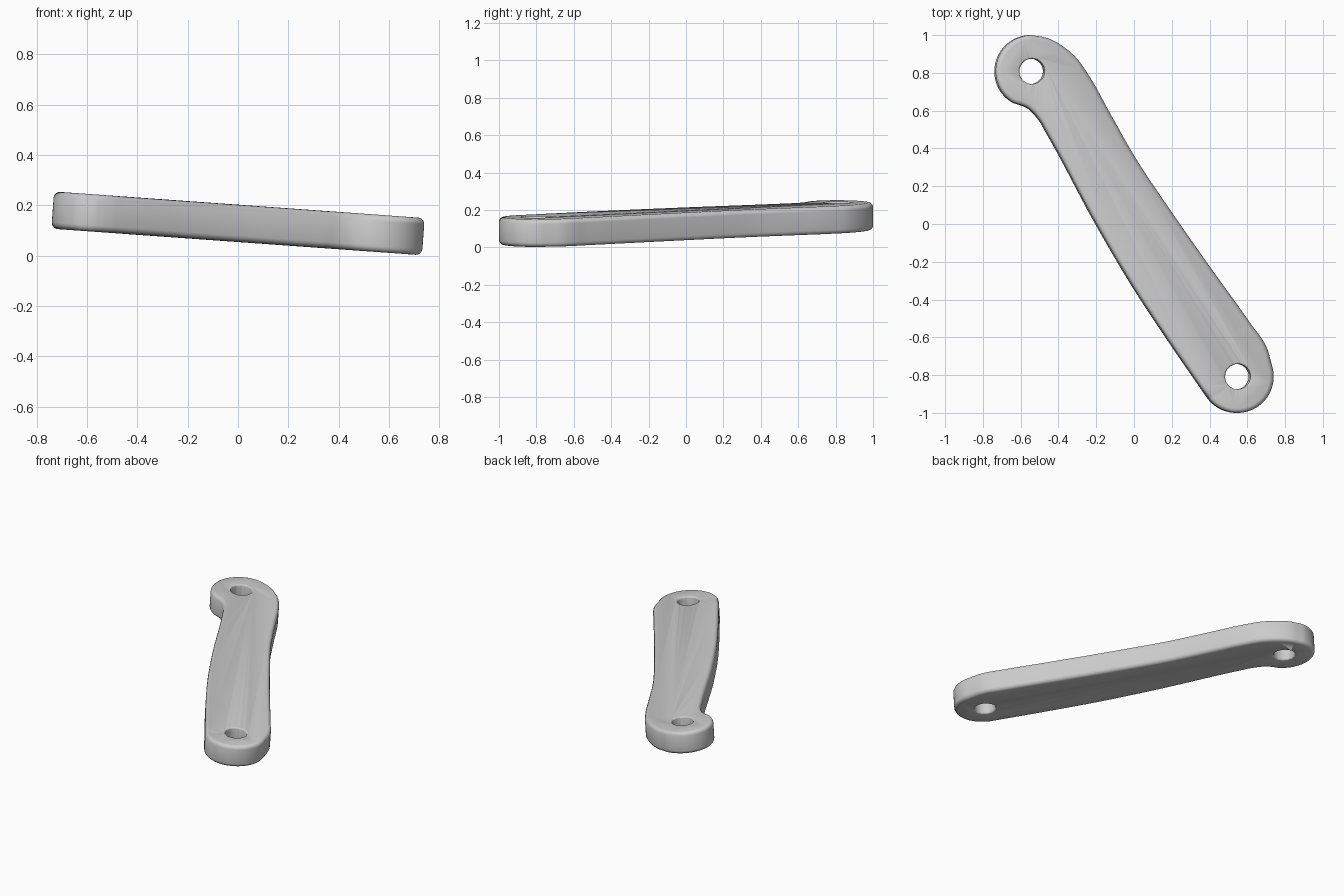
import bpy, bmesh, math
from mathutils import Vector
from mathutils.geometry import interpolate_bezier

cube = bpy.data.objects.get("Cube")
if cube:
    bpy.data.objects.remove(cube, do_unlink=True)

THICK, END_R, HOLE_R = 0.148, 0.192, 0.067
PIVOT = Vector((0.546, -0.808, 0))
TILT = math.radians(4.1)


def arc(centre, start, stop, count=32):
    angles = [math.radians(start + (stop - start) * i / count) for i in range(count + 1)]
    return [centre + END_R * Vector((math.cos(a), math.sin(a), 0)) for a in angles]


def smooth_path(points, steps=6):
    """Smooth curve through points, without its two end points."""
    tangents = []
    for i in range(len(points)):
        t = Vector()
        for a, b in ((i - 1, i), (i, i + 1)):
            if a >= 0 and b < len(points):
                d = points[b] - points[a]
                t += d / d.length_squared
        tangents.append(t.normalized())
    path = []
    for i in range(len(points) - 1):
        p, q = points[i], points[i + 1]
        h = (q - p).length / 3
        path += interpolate_bezier(p, p + tangents[i] * h, q - tangents[i + 1] * h, q, steps + 1)[:-1]
    return path[1:]


def add_object(name, bm):
    mesh = bpy.data.meshes.new(name)
    bm.to_mesh(mesh)
    bm.free()
    obj = bpy.data.objects.new(name, mesh)
    bpy.context.collection.objects.link(obj)
    return obj


def add_bevel(obj, name, width):
    mod = obj.modifiers.new(name, 'BEVEL')
    mod.width, mod.segments = width, 5
    mod.limit_method, mod.angle_limit = 'ANGLE', math.radians(45)
    mod.use_clamp_overlap = False
    mod.harden_normals = True


# Outline: two round ends joined by gently bowed sides
lower_end = arc(PIVOT, 214, 375)
upper_end = arc(-PIVOT, 90, 240)
right_side = [(0.70, -0.652), (0.612, -0.522), (0.4, -0.227), (0.2, 0.058), (0, 0.357),
              (-0.127, 0.58), (-0.243, 0.786), (-0.31, 0.88), (-0.38, 0.94), (-0.46, 0.983)]
left_side = [(-0.565, 0.613), (-0.507, 0.554), (-0.46, 0.475), (-0.2, -0.005),
             (0, -0.343), (0.2, -0.645)]


def side(start, points, stop):
    return smooth_path([start] + [Vector((x, y, 0)) for x, y in points] + [stop])


outline = (lower_end + side(lower_end[-1], right_side, upper_end[0])
           + upper_end + side(upper_end[-1], left_side, lower_end[0]))

# Link arm: extruded outline
bm = bmesh.new()
base = bm.faces.new([bm.verts.new(p - Vector((0, 0, THICK / 2))) for p in outline])
top = bmesh.ops.extrude_face_region(bm, geom=[base])["geom"]
bmesh.ops.translate(bm, vec=(0, 0, THICK), verts=[v for v in top if isinstance(v, bmesh.types.BMVert)])
bmesh.ops.recalc_face_normals(bm, faces=bm.faces)
link_arm = add_object("link_arm", bm)
add_bevel(link_arm, "rounded_rim", 0.025)

# Pivot holes through both ends
cutters = []
for name, centre in (("lower_hole_cutter", PIVOT), ("upper_hole_cutter", -PIVOT)):
    bm = bmesh.new()
    bmesh.ops.create_cone(bm, cap_ends=True, segments=48, radius1=HOLE_R, radius2=HOLE_R, depth=1)
    cutter = add_object(name, bm)
    cutter.location = centre
    cutter.hide_render = True
    cutters.append(cutter)
    cut = link_arm.modifiers.new(name, 'BOOLEAN')
    cut.operation, cut.solver, cut.object = 'DIFFERENCE', 'EXACT', cutter
add_bevel(link_arm, "rounded_holes", 0.01)

# Bake the modifiers, drop the cutters, then tilt the arm
bpy.context.view_layer.objects.active = link_arm
link_arm.select_set(True)
for mod in list(link_arm.modifiers):
    bpy.ops.object.modifier_apply(modifier=mod.name)
for cutter in cutters:
    bpy.data.objects.remove(cutter, do_unlink=True)
bpy.ops.object.shade_smooth_by_angle(angle=math.radians(35))
link_arm.rotation_euler.y = TILT
link_arm.location.z = 0.128

# Material
grey = bpy.data.materials.new("plain_grey")
grey.use_nodes = True
colour = (0.6, 0.6, 0.6, 1)
grey.diffuse_color = colour
grey.node_tree.nodes["Principled BSDF"].inputs["Base Color"].default_value = colour
link_arm.data.materials.clear()
link_arm.data.materials.append(grey)
